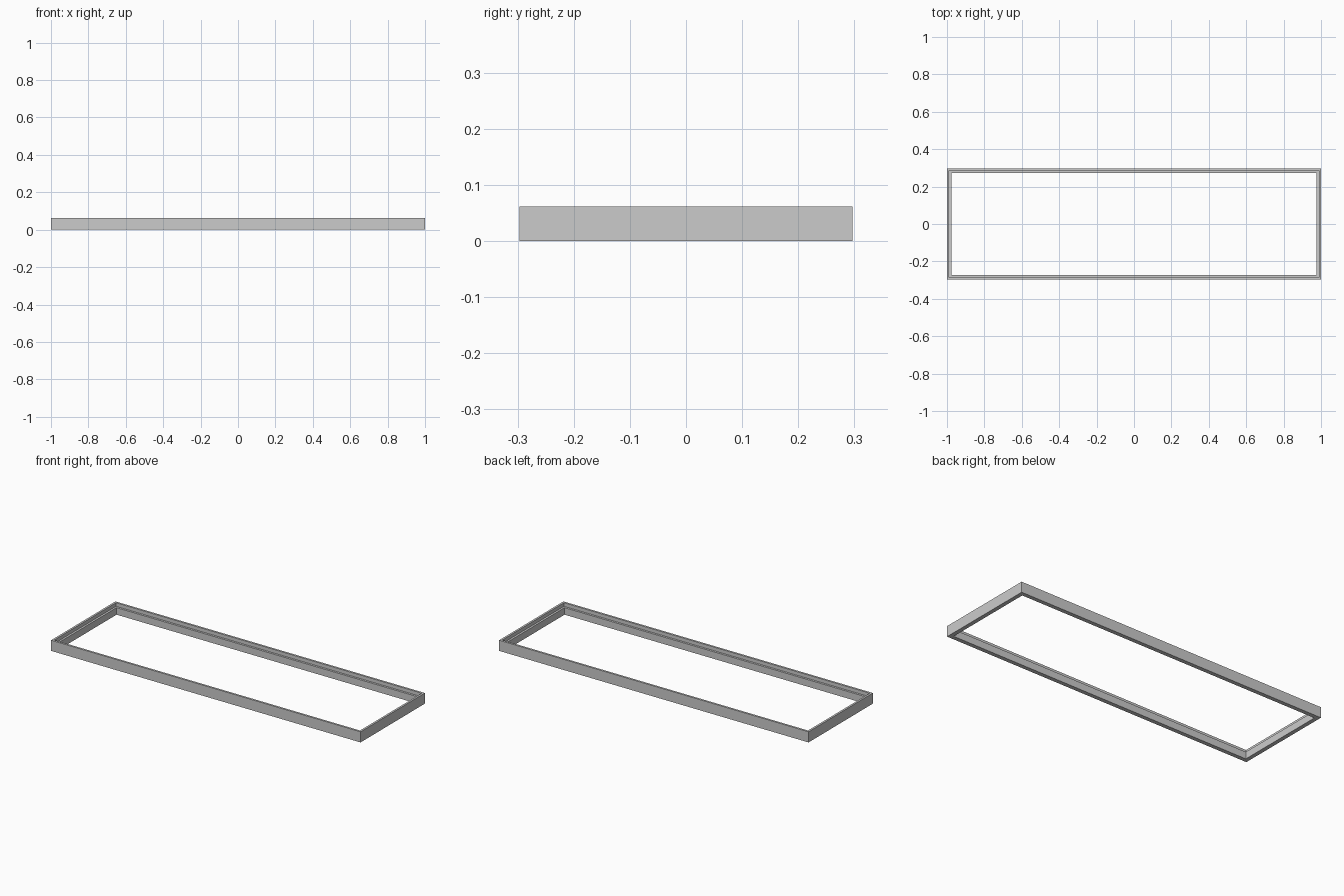
import bpy
import bmesh

cube = bpy.data.objects.get("Cube")
if cube:
    bpy.data.objects.remove(cube, do_unlink=True)

HALF_X, HALF_Y = 1.0, 0.297
HEIGHT = 0.062
LEDGE_Z = 0.041
LIP, WIDTH = 0.012, 0.024

grey = bpy.data.materials.new("light grey")
grey.use_nodes = True
colour = (0.6, 0.6, 0.6, 1)
grey.diffuse_color = colour
grey.node_tree.nodes["Principled BSDF"].inputs["Base Color"].default_value = colour

# Stepped rail cross-section: (inset from the outer edge, height)
profile = [(0, 0), (0, HEIGHT), (LIP, HEIGHT),
           (LIP, LEDGE_Z), (WIDTH, LEDGE_Z), (WIDTH, 0)]

# Rebated rectangular frame: one mitred ring per profile point
bm = bmesh.new()
corners = [(-1, -1), (1, -1), (1, 1), (-1, 1)]
rings = [[bm.verts.new((sx * (HALF_X - inset), sy * (HALF_Y - inset), z))
          for sx, sy in corners] for inset, z in profile]
for i, lower in enumerate(rings):
    upper = rings[(i + 1) % len(rings)]
    for j in range(4):
        k = (j + 1) % 4
        bm.faces.new((lower[j], lower[k], upper[k], upper[j]))
bmesh.ops.recalc_face_normals(bm, faces=bm.faces)

mesh = bpy.data.meshes.new("rebated_frame")
bm.to_mesh(mesh)
bm.free()
mesh.materials.append(grey)
frame = bpy.data.objects.new("rebated_frame", mesh)
bpy.context.collection.objects.link(frame)
